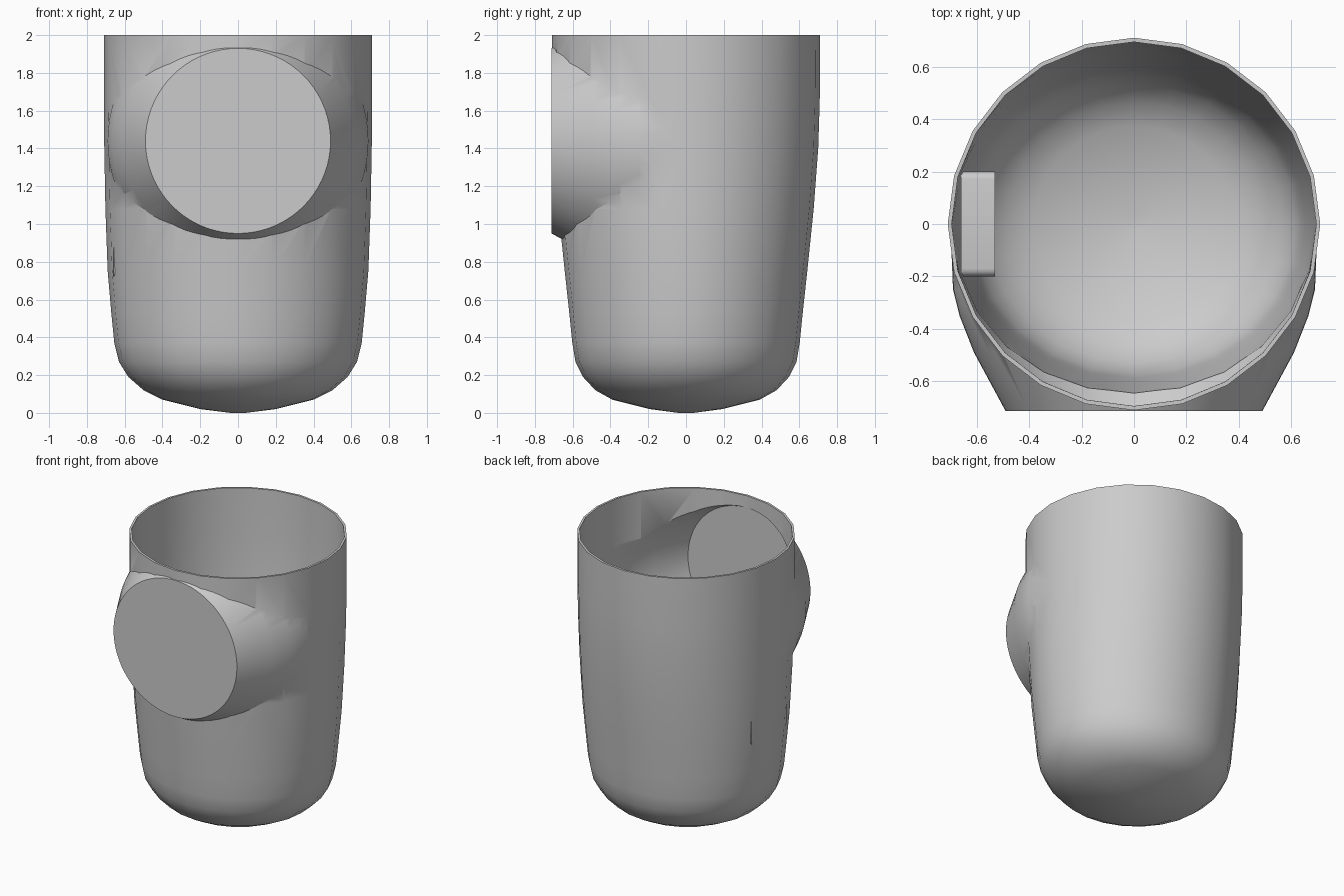
import bpy, bmesh, math
from mathutils import Matrix

if "Cube" in bpy.data.objects:
    bpy.data.objects.remove(bpy.data.objects["Cube"])

# Single plain grey material
grey = bpy.data.materials.new("plain_grey")
grey.use_nodes = True
colour = (0.6, 0.6, 0.6, 1)
grey.diffuse_color = colour
grey.node_tree.nodes["Principled BSDF"].inputs["Base Color"].default_value = colour


def finish(name, bm):
    bmesh.ops.recalc_face_normals(bm, faces=bm.faces)
    mesh = bpy.data.meshes.new(name)
    bm.to_mesh(mesh)
    bm.free()
    mesh.materials.append(grey)
    obj = bpy.data.objects.new(name, mesh)
    bpy.context.collection.objects.link(obj)
    return obj


def activate(obj):
    bpy.ops.object.select_all(action="DESELECT")
    obj.select_set(True)
    bpy.context.view_layer.objects.active = obj


def lathe(name, rings, sides, matrix=Matrix()):
    """Closed solid through elliptical rings (x radius, y radius, height)."""
    bm = bmesh.new()
    loops = []
    for rx, ry, h in rings:
        angles = [2 * math.pi * i / sides for i in range(sides)]
        loops.append([bm.verts.new((rx * math.cos(a), ry * math.sin(a), h)) for a in angles])
    for low, high in zip(loops, loops[1:]):
        for i in range(sides):
            j = (i + 1) % sides
            bm.faces.new((low[i], low[j], high[j], high[i]))
    bm.faces.new(loops[0][::-1])
    bm.faces.new(loops[-1])
    bm.transform(matrix)
    return finish(name, bm)


def combine(target, tool, operation):
    mod = target.modifiers.new("combine", "BOOLEAN")
    mod.object = tool
    mod.operation = operation
    mod.solver = "EXACT"
    activate(target)
    bpy.ops.object.modifier_apply(modifier=mod.name)
    bpy.data.objects.remove(tool)


# Cup profile, slightly narrower front to back near the base
profile = [(0.04, 0.04, 0), (0.2, 0.19, 0.02), (0.4, 0.39, 0.07), (0.5, 0.48, 0.12),
           (0.58, 0.545, 0.19), (0.63, 0.585, 0.27), (0.655, 0.602, 0.37),
           (0.67, 0.617, 0.52), (0.69, 0.642, 0.75), (0.702, 0.676, 1.08),
           (0.708, 0.7, 1.4), (0.71, 0.708, 1.65), (0.71, 0.71, 2)]
WALL = 0.015
inner = [(rx - WALL, ry - WALL, z + WALL) for rx, ry, z in profile]
inner[-1] = (0.695, 0.695, 2.4)

# Round flat-faced boss swelling out of the front, as (radius, distance forward)
swell = [(0.7, 0), (0.69, 0.25), (0.665, 0.35), (0.61, 0.49), (0.49, 0.712)]
forward = Matrix.Translation((0, 0, 1.44)) @ Matrix.Rotation(math.pi / 2, 4, "X")

cup = lathe("cup_shell", profile, 24)
boss = lathe("front_boss", [(r, r, d) for r, d in swell], 72, forward)
combine(cup, boss, "UNION")

# Hollow out the cup and the boss
cavity = lathe("cup_cavity", inner, 24)
boss_cavity = lathe("boss_cavity", [(r - 0.018, r - 0.018, d - WALL) for r, d in swell], 72, forward)
combine(cup, cavity, "DIFFERENCE")
combine(cup, boss_cavity, "DIFFERENCE")

# Small block with rounded corners on the inside wall
bm = bmesh.new()
bmesh.ops.create_cube(bm, size=1)
bm.transform(Matrix.Translation((-0.595, 0, 0.92)) @ Matrix.Diagonal((0.13, 0.4, 0.4, 1)))
along_x = [e for e in bm.edges if abs(e.verts[0].co.x - e.verts[1].co.x) > 0.1]
bmesh.ops.bevel(bm, geom=along_x, offset=0.03, segments=4, profile=0.5, affect="EDGES")
block = finish("inner_block", bm)

for obj in (cup, block):
    activate(obj)
    bpy.ops.object.shade_smooth_by_angle(angle=math.radians(30))
